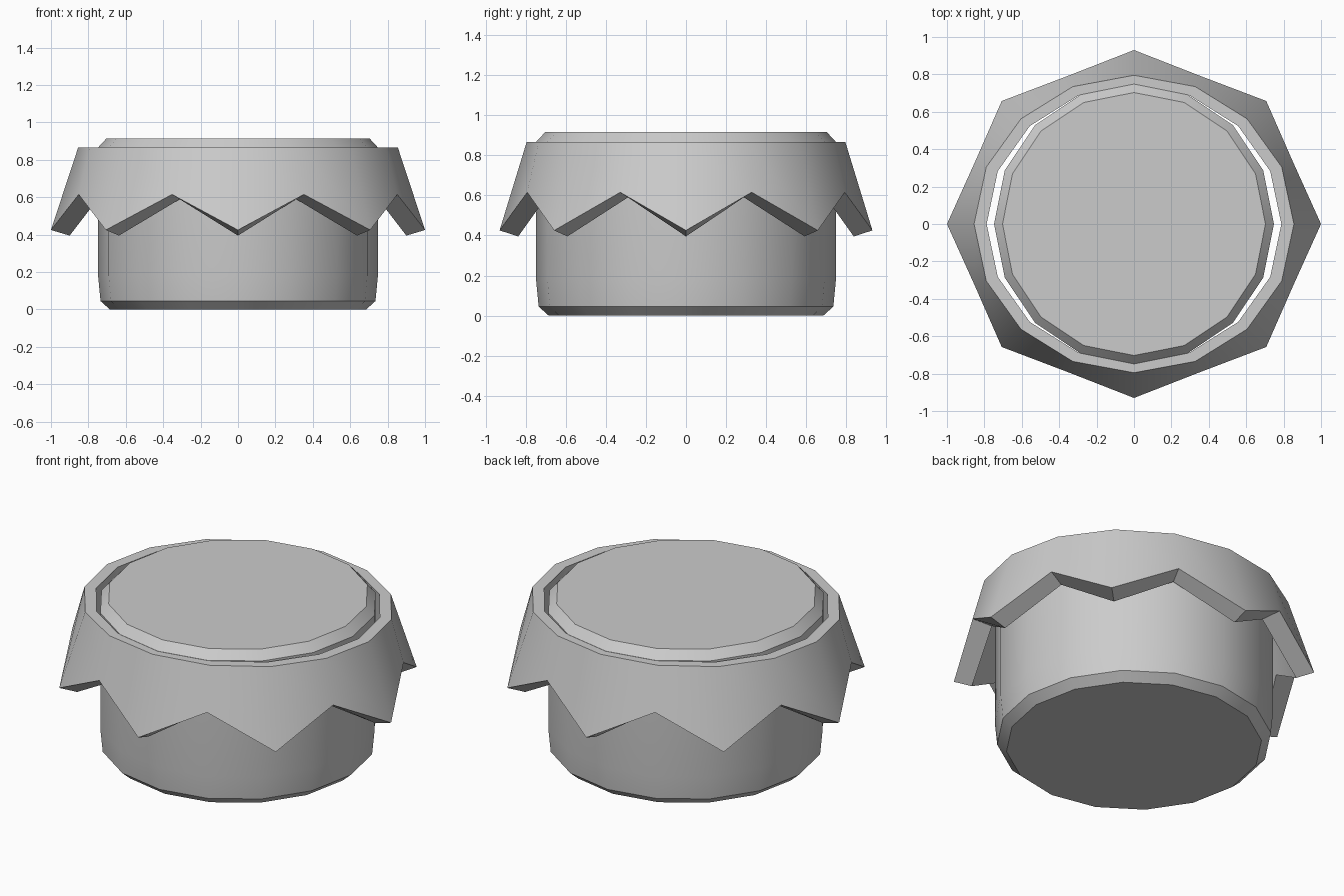
import bpy
import bmesh
from math import cos, sin, tau, radians

if "Cube" in bpy.data.objects:
    bpy.data.objects.remove(bpy.data.objects["Cube"])

SIDES = 16
Y_SQUASH = 0.93  # the cloth is slightly narrower front to back

grey = bpy.data.materials.new("plain grey")
grey.use_nodes = True
colour = (0.6, 0.6, 0.6, 1)
grey.diffuse_color = colour
grey.node_tree.nodes["Principled BSDF"].inputs["Base Color"].default_value = colour


def ring(bm, even, odd=None, squash=1):
    """Ring of vertices; even and odd corners may differ in (radius, height)."""
    verts = []
    for i in range(SIDES):
        r, z = odd if odd and i % 2 else even
        a = tau * i / SIDES
        verts.append(bm.verts.new((r * cos(a), r * sin(a) * squash, z)))
    return verts


def bridge(bm, lower, upper):
    for i in range(SIDES):
        j = (i + 1) % SIDES
        bm.faces.new((lower[i], lower[j], upper[j], upper[i]))


def finish(bm, name):
    bmesh.ops.recalc_face_normals(bm, faces=bm.faces)
    mesh = bpy.data.meshes.new(name)
    bm.to_mesh(mesh)
    bm.free()
    mesh.materials.append(grey)
    obj = bpy.data.objects.new(name, mesh)
    bpy.context.collection.objects.link(obj)
    bpy.ops.object.select_all(action="DESELECT")
    obj.select_set(True)
    bpy.context.view_layer.objects.active = obj
    bpy.ops.object.shade_smooth_by_angle(angle=radians(30))


# Round body with chamfered rims and flat ends
bm = bmesh.new()
profile = [(0.685, 0), (0.735, 0.045), (0.748, 0.18), (0.748, 0.866), (0.703, 0.915)]
rings = [ring(bm, p) for p in profile]
for low, high in zip(rings, rings[1:]):
    bridge(bm, low, high)
bm.faces.new(rings[0])
bm.faces.new(rings[-1])
finish(bm, "jar_body")

# Thick flared cloth cover with a zigzag hem
bm = bmesh.new()
outer_top = ring(bm, (0.855, 0.865), squash=Y_SQUASH)
outer_hem = ring(bm, (1.0, 0.425), (0.922, 0.615), Y_SQUASH)
inner_hem = ring(bm, (0.9, 0.395), (0.812, 0.59), Y_SQUASH)
inner_top = ring(bm, (0.788, 0.865), squash=Y_SQUASH + 0.01)
loops = [outer_top, outer_hem, inner_hem, inner_top]
for k in range(4):
    bridge(bm, loops[k], loops[(k + 1) % 4])
finish(bm, "cloth_cover")
